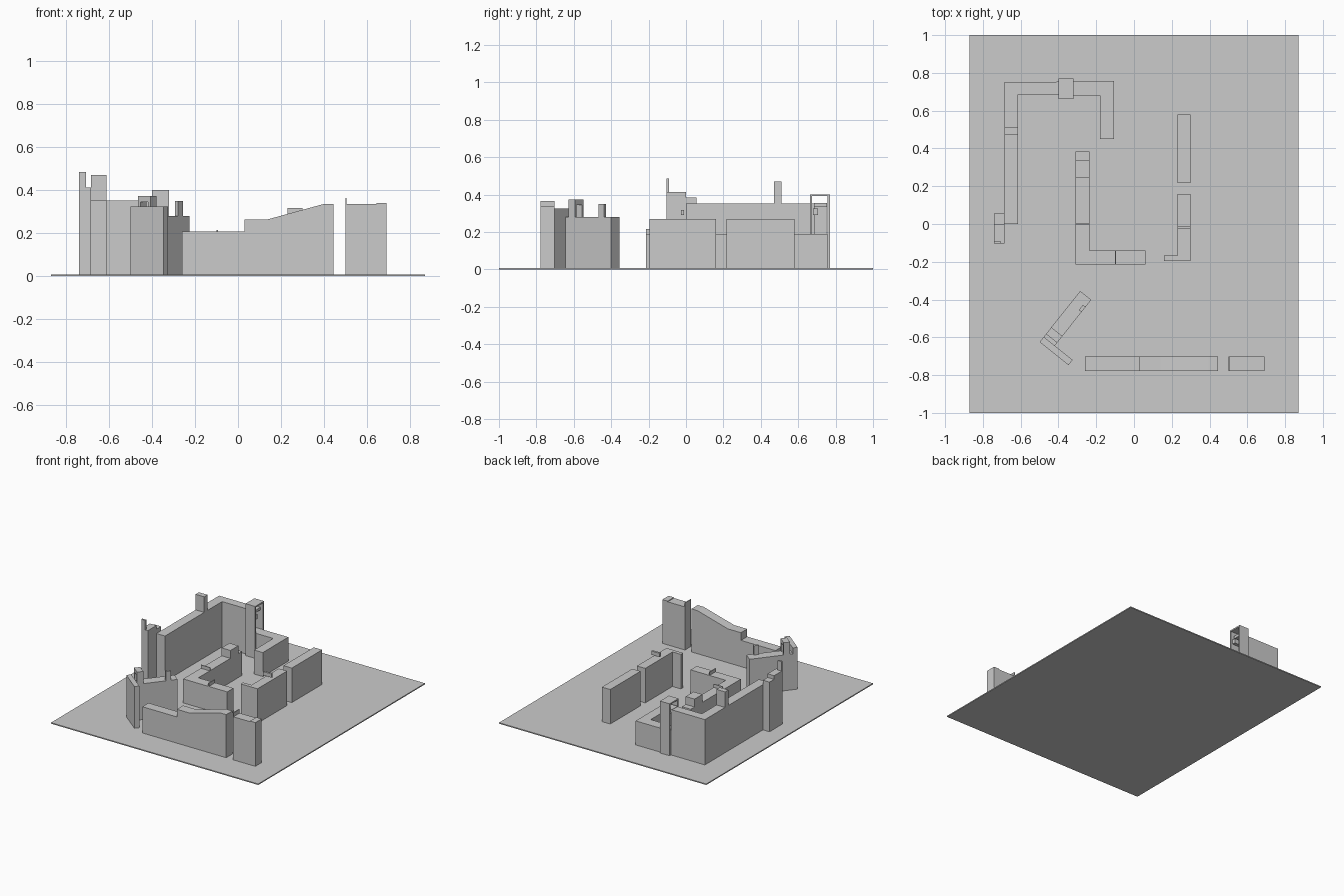
import bpy, bmesh
from mathutils import Matrix
from math import atan2

BASE = 0.008   # top of the ground slab


def prism(name, pts, z0, z1):
    """Extrude a plan outline (x, y) from z0 up to z1."""
    return extrude(name, [(x, y, z0) for x, y in pts], (0, 0, z1 - z0))


def extrude(name, pts, vec):
    bm = bmesh.new()
    face = bm.faces.new([bm.verts.new(p) for p in pts])
    ext = bmesh.ops.extrude_face_region(bm, geom=[face])
    bmesh.ops.translate(bm, vec=vec,
                        verts=[g for g in ext["geom"] if isinstance(g, bmesh.types.BMVert)])
    bmesh.ops.recalc_face_normals(bm, faces=bm.faces)
    me = bpy.data.meshes.new(name)
    bm.to_mesh(me)
    bm.free()
    ob = bpy.data.objects.new(name, me)
    bpy.context.collection.objects.link(ob)
    return ob


def box(name, x0, x1, y0, y1, z0, z1):
    return prism(name, [(x0, y0), (x1, y0), (x1, y1), (x0, y1)], z0, z1)


# ground slab
box("ground_slab", -0.87, 0.87, -1, 1, 0, BASE)

# long front wall with a broken, sloping top
profile = [(-0.26, BASE), (0.445, BASE), (0.445, 0.335), (0.395, 0.335),
           (0.14, 0.265), (0.03, 0.265), (0.03, 0.207), (-0.26, 0.207)]
extrude("front_wall", [(x, -0.777, z) for x, z in profile], (0, 0.075, 0))

# front right pier with a thin upstanding edge
box("front_pier", 0.5, 0.69, -0.777, -0.702, BASE, 0.335)
box("front_pier_cap", 0.645, 0.69, -0.777, -0.702, 0.335, 0.34)
box("front_pier_edge", 0.5, 0.506, -0.777, -0.702, 0.335, 0.365)

# right hand walls
prism("right_wall_near", [(0.16, -0.195), (0.3, -0.195), (0.3, 0.16),
                          (0.23, 0.16), (0.23, -0.167), (0.16, -0.167)], BASE, 0.27)
box("right_wall_bar", 0.23, 0.3, -0.027, -0.012, 0.29, 0.318)
box("right_wall_far", 0.23, 0.3, 0.217, 0.58, BASE, 0.27)

# low inner L-shaped wall
prism("inner_wall", [(-0.31, -0.215), (0.06, -0.215), (0.06, -0.14),
                     (-0.235, -0.14), (-0.235, 0.385), (-0.31, 0.385)], BASE, 0.19)
box("inner_wall_block", -0.31, -0.235, 0.245, 0.34, 0.19, 0.25)
box("inner_wall_fin_side", -0.31, -0.235, -0.003, 0.003, 0.19, 0.215)
box("inner_wall_fin_front", -0.1, -0.094, -0.215, -0.14, 0.19, 0.215)

# tall left wall turning along the back
prism("left_back_wall", [(-0.685, 0), (-0.613, 0), (-0.613, 0.685), (-0.4, 0.685),
                         (-0.4, 0.752), (-0.685, 0.752)], BASE, 0.352)
box("left_wall_post", -0.685, -0.613, 0.47, 0.51, 0.352, 0.47)

# low back wall with its return
prism("low_back_wall", [(-0.4, 0.68), (-0.18, 0.68), (-0.18, 0.45), (-0.107, 0.45),
                        (-0.107, 0.757), (-0.4, 0.757)], BASE, 0.19)

# doorway tower: two side slabs and a lintel, with rubble inside
for name, y in (("front", 0.662), ("back", 0.757)):
    box("tower_slab_" + name, -0.4, -0.32, y, y + 0.012, BASE, 0.402)
box("tower_lintel", -0.4, -0.32, 0.674, 0.757, 0.392, 0.402)
box("tower_rung_low", -0.4, -0.33, 0.68, 0.705, 0.29, 0.325)
box("tower_rung_high", -0.41, -0.34, 0.685, 0.755, 0.335, 0.355)

# stepped buttress outside the left wall
box("buttress_tall", -0.74, -0.685, -0.103, 0, BASE, 0.413)
box("buttress_short", -0.74, -0.685, 0, 0.055, BASE, 0.385)
box("buttress_fin", -0.74, -0.707, -0.103, -0.09, 0.413, 0.485)

# rotated wall: local x runs along the long arm, local -y along the short leg
place = Matrix.Translation((-0.5, -0.625, 0)) @ Matrix.Rotation(atan2(0.27, 0.215), 4, 'Z')
angled = [
    box("angled_leg", 0, 0.035, -0.196, 0, BASE, 0.325),
    box("angled_arm", 0.035, 0.345, -0.075, 0, BASE, 0.28),
    box("angled_post", 0.262, 0.297, -0.075, -0.057, 0.28, 0.35),
    box("arch_post_outer", 0.055, 0.1, -0.014, 0, 0.28, 0.345),
    box("arch_post_inner", 0.055, 0.1, -0.075, -0.061, 0.28, 0.345),
    box("arch_lintel", 0.055, 0.1, -0.075, 0, 0.345, 0.373),
]
for ob in angled:
    ob.data.transform(place)
